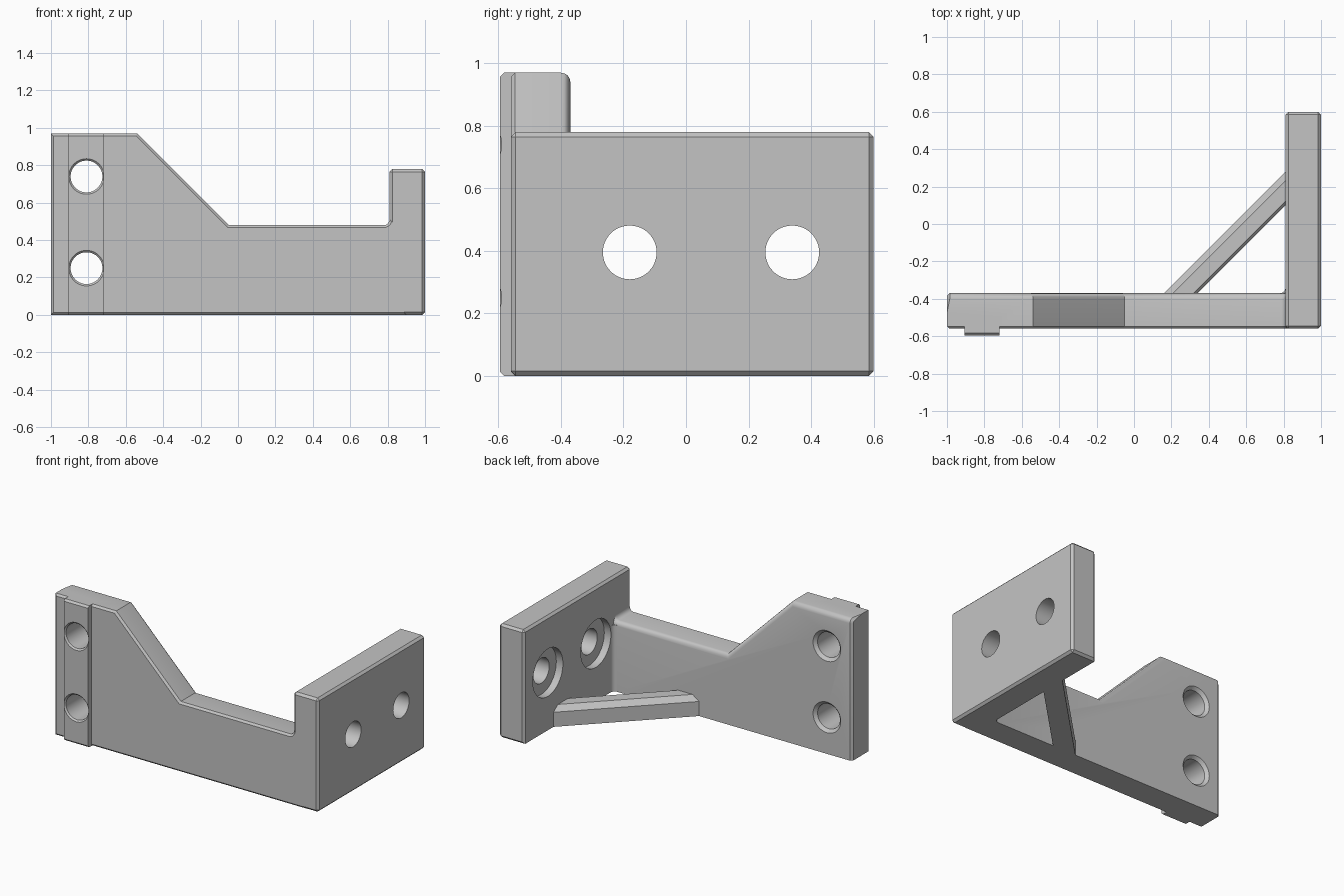
import bpy, bmesh
from math import sin, cos, pi

cube = bpy.data.objects.get("Cube")
if cube:
    bpy.data.objects.remove(cube, do_unlink=True)

grey = bpy.data.materials.new("plain grey")
grey.use_nodes = True
colour = (0.55, 0.55, 0.55, 1)
grey.diffuse_color = colour
grey.node_tree.nodes["Principled BSDF"].inputs["Base Color"].default_value = colour

FRONT, BACK, INNER, END = -0.56, -0.37, 0.81, 0.6


def finish(bm, name):
    bmesh.ops.recalc_face_normals(bm, faces=bm.faces)
    mesh = bpy.data.meshes.new(name)
    bm.to_mesh(mesh)
    bm.free()
    mesh.materials.append(grey)
    obj = bpy.data.objects.new(name, mesh)
    bpy.context.collection.objects.link(obj)
    return obj


def prism(points, low, high, place):
    """Extrude a 2D outline; place(u, v, w) turns outline and depth into a position."""
    bm = bmesh.new()
    rings = [[bm.verts.new(place(u, v, w)) for u, v in points] for w in (low, high)]
    for ring in rings:
        bm.faces.new(ring)
    n = len(points)
    for i in range(n):
        j = (i + 1) % n
        bm.faces.new((rings[0][i], rings[0][j], rings[1][j], rings[1][i]))
    bmesh.ops.recalc_face_normals(bm, faces=bm.faces)
    return bm


def bevel(bm, test, width, segments=1):
    """Bevel the edges whose two ends both pass the test."""
    edges = [e for e in bm.edges if all(test(v.co) for v in e.verts)]
    bmesh.ops.bevel(bm, geom=edges, offset=width, offset_type='OFFSET',
                    segments=segments, profile=0.5, affect='EDGES')


def near(a, b):
    return abs(a - b) < 0.001


def arc(cx, cy, r, steps=5):
    """Concave quarter arc for an inside corner."""
    return [(cx + r * sin(pi / 2 * i / steps), cy - r * cos(pi / 2 * i / steps))
            for i in range(steps + 1)]


def turned(name, profile, place, sides=48):
    """Round cutter from (depth, radius) steps."""
    bm = bmesh.new()
    rings = [[bm.verts.new(place(r * cos(2 * pi * i / sides), r * sin(2 * pi * i / sides), d))
              for i in range(sides)] for d, r in profile]
    bm.faces.new(rings[0])
    bm.faces.new(rings[-1])
    for a, b in zip(rings, rings[1:]):
        for i in range(sides):
            j = (i + 1) % sides
            bm.faces.new((a[i], a[j], b[j], b[i]))
    return finish(bm, name)


def upright(u, v, w):
    return (u, w, v)


def lying(u, v, w):
    return (u, v, w)


# Front plate with a sloped shoulder and rounded back rim
outline = [(-1, 0), (0.9, 0), (0.9, 0.51)] + arc(0.78, 0.51, 0.03)[::-1]
outline += [(-0.05, 0.48), (-0.54, 0.97), (-1, 0.97)]
bm = prism(outline, FRONT, BACK, upright)
bevel(bm, lambda p: near(p.y, BACK) and p.z > 0.4, 0.03, 4)
bevel(bm, lambda p: near(p.y, FRONT), 0.013)
bevel(bm, lambda p: near(p.x, -1) and p.y > BACK - 0.04, 0.015)
bracket = finish(bm, "mounting_bracket")

# Side plate, chamfered on all edges but the inner bottom one
bm = prism([(INNER, FRONT), (1, FRONT), (1, END), (INNER, END)], 0, 0.78, lying)
edges = [e for e in bm.edges
         if not all(near(v.co.x, INNER) and near(v.co.z, 0) for v in e.verts)]
bmesh.ops.bevel(bm, geom=edges, offset=0.015, offset_type='OFFSET',
                segments=1, profile=0.5, affect='EDGES')
side_plate = finish(bm, "side_plate")

# Locating strip on the front
bm = prism([(-0.905, -0.595), (-0.72, -0.595), (-0.72, -0.5), (-0.905, -0.5)], 0, 0.97, lying)
for level in (0, 0.97):
    bevel(bm, lambda p: near(p.y, -0.595) and near(p.z, level), 0.013)
strip = finish(bm, "locating_strip")

# Diagonal brace along the bottom
bm = prism([(0.1, -0.43), (0.28, -0.43), (0.87, 0.16), (0.87, 0.34)], 0, 0.135, lying)
bevel(bm, lambda p: near(p.z, 0.135) and near(p.y, p.x - 0.53), 0.035)
bevel(bm, lambda p: near(p.z, 0.135) and near(p.y, p.x - 0.71), 0.015)
brace = finish(bm, "diagonal_brace")

# Fillet in the corner between the plates
corner = arc(0.78, -0.34, 0.03) + [(0.85, -0.34), (0.85, -0.41), (0.78, -0.41)]
fillet = finish(prism(corner, 0, 0.455, lying), "corner_fillet")

# Cutters: chamfered bolt holes and counterbored holes
front_steps = [(-0.7, 0.095), (-0.595, 0.095), (-0.585, 0.085),
               (-0.39, 0.085), (BACK, 0.105), (-0.3, 0.105)]
side_steps = [(0.75, 0.163), (0.86, 0.163), (0.86, 0.086), (1.1, 0.086)]
cutters = [turned("front_hole_cutter", front_steps,
                  lambda u, v, d: (u - 0.81, d, v + z)) for z in (0.25, 0.74)]
cutters += [turned("side_hole_cutter", side_steps,
                   lambda u, v, d: (d, u + y, v + 0.395)) for y in (-0.18, 0.34)]

# Join the parts, then cut the holes
bpy.context.view_layer.objects.active = bracket
bracket.select_set(True)
helpers = [(o, 'UNION') for o in (side_plate, strip, brace, fillet)]
helpers += [(o, 'DIFFERENCE') for o in cutters]
for other, operation in helpers:
    mod = bracket.modifiers.new("cut", 'BOOLEAN')
    mod.operation = operation
    mod.solver = 'EXACT'
    mod.object = other
    bpy.ops.object.modifier_apply(modifier=mod.name)
    bpy.data.objects.remove(other, do_unlink=True)

bpy.ops.object.select_all(action='DESELECT')
bracket.select_set(True)
bpy.ops.object.shade_smooth_by_angle(angle=pi / 6)
